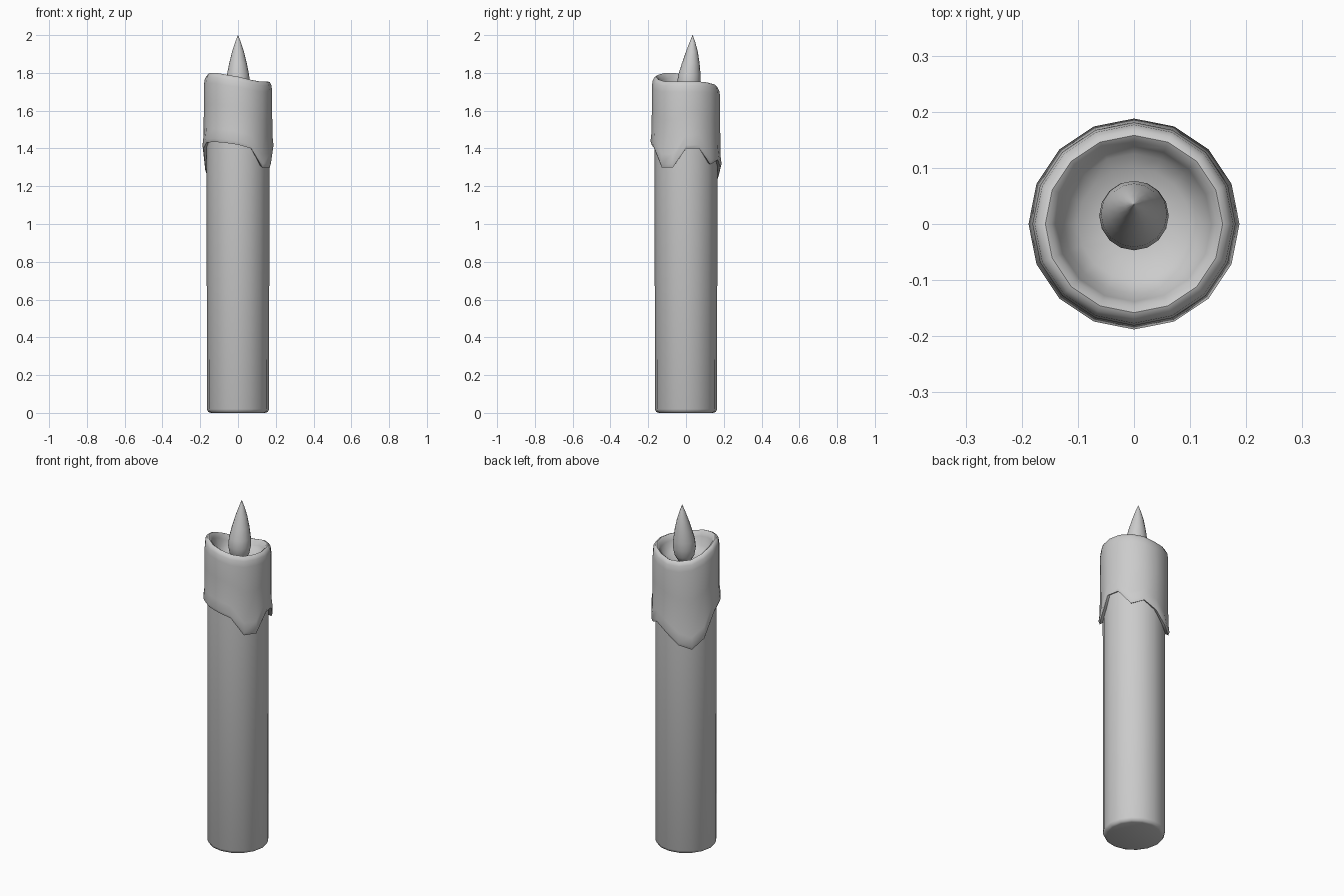
import bpy, bmesh, math
from mathutils import Vector

SIDES = 16

cube = bpy.data.objects.get("Cube")
if cube:
    bpy.data.objects.remove(cube)

wax = bpy.data.materials.new("plain grey")
wax.use_nodes = True
wax.diffuse_color = (0.6, 0.6, 0.6, 1)
wax.node_tree.nodes["Principled BSDF"].inputs["Base Color"].default_value = (0.6, 0.6, 0.6, 1)


def loft(name, rings, sharp=50):
    """Skin rings of points from bottom to top and cap both ends."""
    bm = bmesh.new()
    loops = [[bm.verts.new(p) for p in ring] for ring in rings]
    for low, high in zip(loops, loops[1:]):
        for i in range(SIDES):
            j = (i + 1) % SIDES
            bm.faces.new((low[i], low[j], high[j], high[i]))
    bm.faces.new(loops[0][::-1])
    bm.faces.new(loops[-1])
    bmesh.ops.recalc_face_normals(bm, faces=bm.faces)
    mesh = bpy.data.meshes.new(name)
    bm.to_mesh(mesh)
    bm.free()
    obj = bpy.data.objects.new(name, mesh)
    bpy.context.collection.objects.link(obj)
    mesh.materials.append(wax)
    bpy.ops.object.select_all(action="DESELECT")
    bpy.context.view_layer.objects.active = obj
    obj.select_set(True)
    bpy.ops.object.shade_smooth_by_angle(angle=math.radians(sharp))
    return obj


def ring(radius, heights, y=0.0):
    """One ring; heights is a single number or one value per side."""
    if not isinstance(heights, list):
        heights = [heights] * SIDES
    turn = math.tau / SIDES
    return [Vector((radius * math.cos(i * turn), y + radius * math.sin(i * turn), z))
            for i, z in enumerate(heights)]


def shifted(heights, dz):
    return [z + dz for z in heights]


def blend(low, high, t):
    return [a + (b - a) * t for a, b in zip(low, high)]


# Straight candle body with a softened foot
loft("candle_body", [ring(r, z) for r, z in
                     ((0.145, 0), (0.158, 0.005), (0.165, 0.02), (0.166, 1.5))])

# Melted wax: uneven dripping hem and sloping rim, counter-clockwise from +x
hem = [1.40, 1.40, 1.315, 1.34, 1.30, 1.24, 1.215, 1.27,
       1.40, 1.43, 1.435, 1.43, 1.42, 1.40, 1.30, 1.30]
rim = [1.755, 1.755, 1.75, 1.74, 1.725, 1.725, 1.735, 1.76,
       1.785, 1.80, 1.80, 1.79, 1.78, 1.765, 1.755, 1.755]
outer = [ring(0.158, shifted(hem, 0.012)), ring(0.182, hem),
         ring(0.188, shifted(hem, 0.018)), ring(0.182, shifted(hem, 0.07)),
         ring(0.181, blend(hem, rim, 0.55))]
lip = [ring(r, shifted(rim, dz)) for r, dz in
       ((0.181, -0.055), (0.177, -0.022), (0.168, -0.004), (0.158, 0),
        (0.147, -0.008), (0.138, -0.03))]
bowl = [ring(r, blend([floor] * SIDES, rim, t)) for r, floor, t in
        ((0.125, 1.67, 0.3), (0.10, 1.665, 0.1), (0.05, 1.66, 0))]
loft("melted_wax", outer + lip + bowl)

# Leaning teardrop flame: radius, height, y offset
flame = ((0.012, 1.655, 0.014), (0.035, 1.668, 0.014), (0.053, 1.70, 0.014),
         (0.062, 1.745, 0.015), (0.059, 1.79, 0.018), (0.047, 1.85, 0.025),
         (0.032, 1.91, 0.031), (0.016, 1.96, 0.034), (0.001, 2.0, 0.035))
loft("flame", [ring(r, z, y) for r, z, y in flame], 60)
